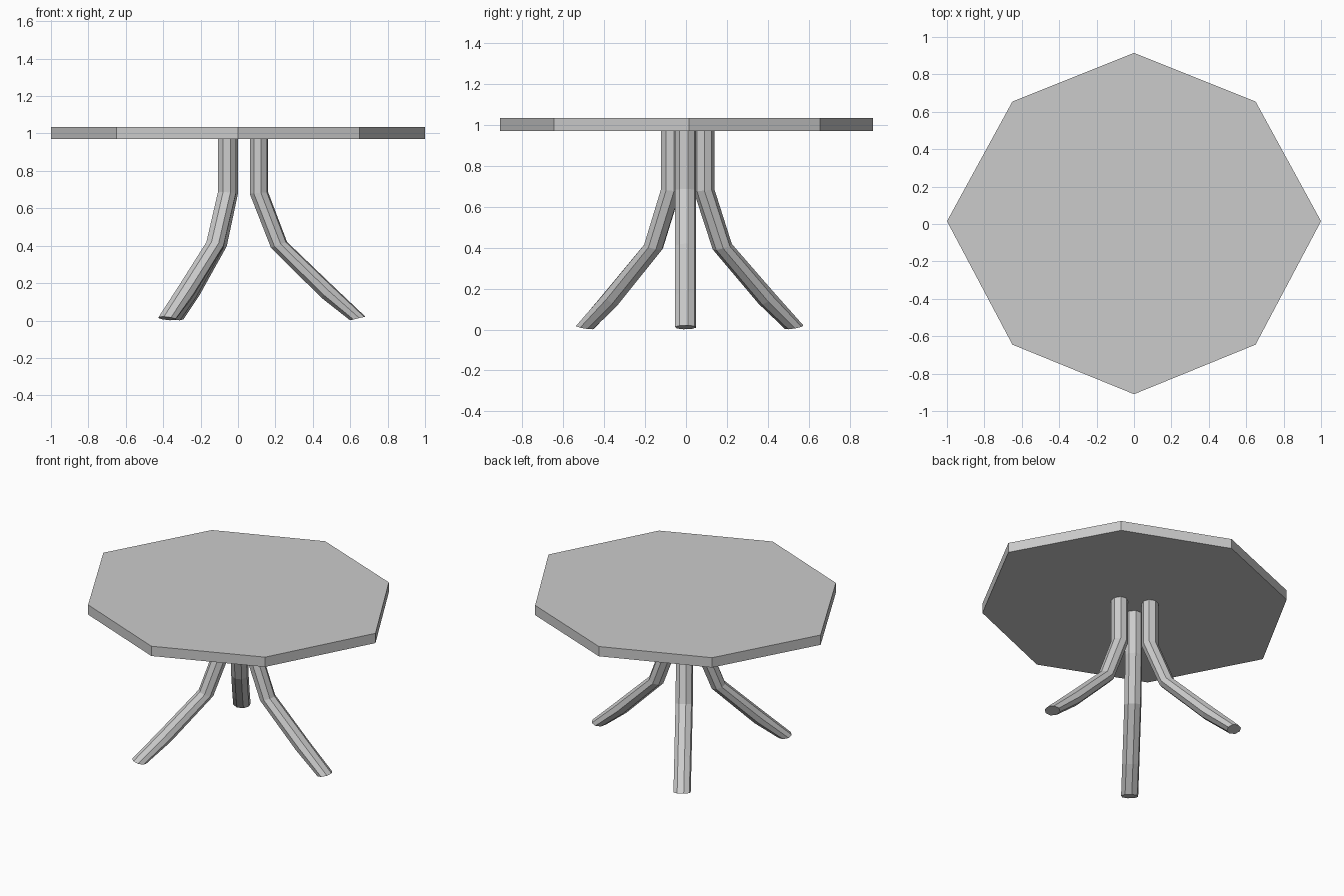
import bpy
from math import sin, cos, radians, pi

if "Cube" in bpy.data.objects:
    bpy.data.objects.remove(bpy.data.objects["Cube"])


def make(name, verts, faces):
    mesh = bpy.data.meshes.new(name)
    mesh.from_pydata(verts, [], faces)
    mesh.update()
    ob = bpy.data.objects.new(name, mesh)
    bpy.context.collection.objects.link(ob)
    return ob


def loft(name, rings):
    # Join matching rings (listed bottom to top) into a capped solid
    n = len(rings[0])
    verts = [v for ring in rings for v in ring]
    faces = [tuple(reversed(range(n))),
             tuple(range(len(verts) - n, len(verts)))]
    for k in range(len(rings) - 1):
        for i in range(n):
            j = (i + 1) % n
            faces.append((k * n + i, k * n + j, (k + 1) * n + j, (k + 1) * n + i))
    return make(name, verts, faces)


# Octagonal table top
outline = [(1, 0.015), (0.65, 0.655), (0, 0.915), (-0.65, 0.655),
           (-1, 0.015), (-0.65, -0.645), (0, -0.91), (0.65, -0.645)]
loft("table_top", [[(x, y, z) for x, y in outline] for z in (0.97, 1.035)])

# Leg sections: outward offset, height, half extent outward, rise of that half extent
sections = [(0.528, 0.011, 0.042, 0.010),
            (0.363, 0.155, 0.030, 0.034),
            (0.107, 0.405, 0.044, 0.016),
            (0.000, 0.682, 0.050, 0.005),
            (0.000, 0.975, 0.050, 0.000)]


def leg(name, x, y, angle):
    c, s = cos(radians(angle)), sin(radians(angle))
    rings = []
    for out, z, half, rise in sections:
        ring = []
        for i in range(8):
            a = 2 * pi * i / 8 + radians(12)
            u, v = out + half * cos(a), 0.053 * sin(a)
            ring.append((x + u * c - v * s, y + u * s + v * c,
                         max(0, z + rise * cos(a))))
        rings.append(ring)
    loft(name, rings)


# Three splayed bent legs
leg("right_leg", 0.112, -0.002, 0)
leg("back_left_leg", -0.052, 0.088, 123.3)
leg("front_left_leg", -0.059, -0.074, -127.4)
